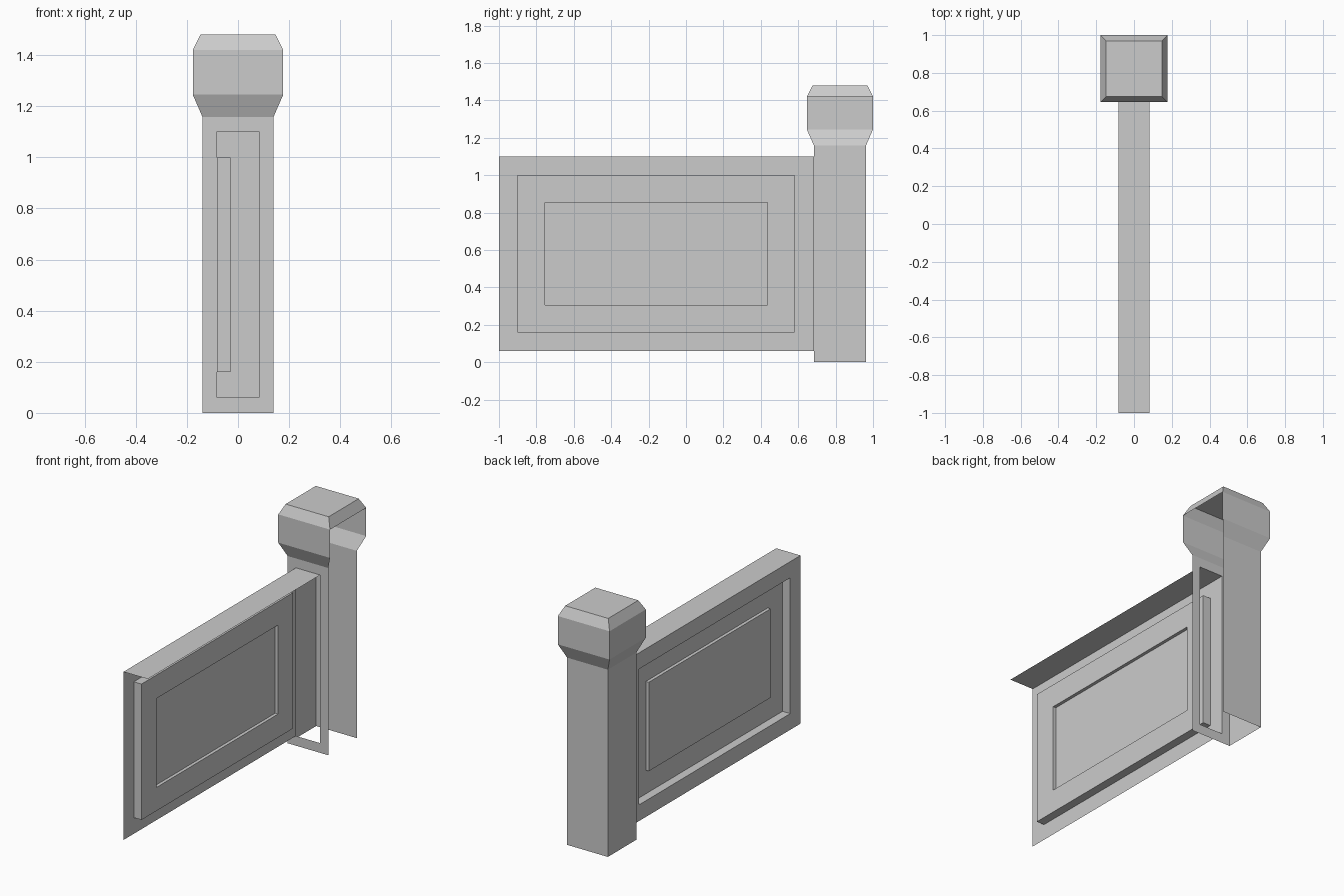
import bpy, bmesh

if "Cube" in bpy.data.objects:
    bpy.data.objects.remove(bpy.data.objects["Cube"])

CY = 0.823               # post centre along y
FRONT = CY - 0.139       # front plane of the post shaft


def loft(name, loops, cap=False, skip=(), extra=()):
    """Bridge successive 4-point loops; skip holds (band, side) pairs left open."""
    bm = bmesh.new()
    rows = [[bm.verts.new(p) for p in loop] for loop in loops]
    for b, (lo, hi) in enumerate(zip(rows, rows[1:])):
        for s in range(4):
            if (b, s) not in skip:
                t = (s + 1) % 4
                bm.faces.new((lo[s], lo[t], hi[t], hi[s]))
    if cap:
        bm.faces.new(rows[-1])
    for quad in extra:
        bm.faces.new([bm.verts.new(p) for p in quad])
    bmesh.ops.remove_doubles(bm, verts=bm.verts[:], dist=1e-5)
    mesh = bpy.data.meshes.new(name)
    bm.to_mesh(mesh)
    bm.free()
    obj = bpy.data.objects.new(name, mesh)
    bpy.context.collection.objects.link(obj)
    return obj


def square(z, h):
    # side order: front, right, back, left
    return [(-h, CY - h, z), (h, CY - h, z), (h, CY + h, z), (-h, CY + h, z)]


def rect_x(x, y0, y1, z0, z1):
    # wound to face -x
    return [(x, y0, z0), (x, y0, z1), (x, y1, z1), (x, y1, z0)]


def rect_y(y, x0, x1, z0, z1):
    return [(x0, y, z0), (x1, y, z0), (x1, y, z1), (x0, y, z1)]


# Post with flared cap: open underneath and on the right below the top bevel
loft("post",
     [square(0, 0.139), square(1.158, 0.139), square(1.245, 0.177),
      square(1.42, 0.177), square(1.48, 0.147)],
     cap=True, skip={(0, 0), (0, 1), (1, 1), (2, 1)})

# Front of the post, with an opening where the wall meets it
loft("post_front",
     [rect_y(FRONT, -0.139, 0.139, 0, 1.158),
      rect_y(FRONT, -0.083, 0.083, 0.06, 1.10)])

# Wall: one-sided, recessed on the left with a raised inner panel, plus its top
loft("wall_panel",
     [rect_x(-0.083, -1, FRONT, 0.06, 1.10),
      rect_x(-0.083, -0.9, 0.58, 0.16, 1.0),
      rect_x(-0.03, -0.9, 0.58, 0.16, 1.0),
      rect_x(-0.03, -0.755, 0.435, 0.305, 0.855),
      rect_x(-0.05, -0.755, 0.435, 0.305, 0.855)],
     cap=True,
     extra=[[(-0.083, -1, 1.10), (0.083, -1, 1.10),
             (0.083, FRONT, 1.10), (-0.083, FRONT, 1.10)]])
